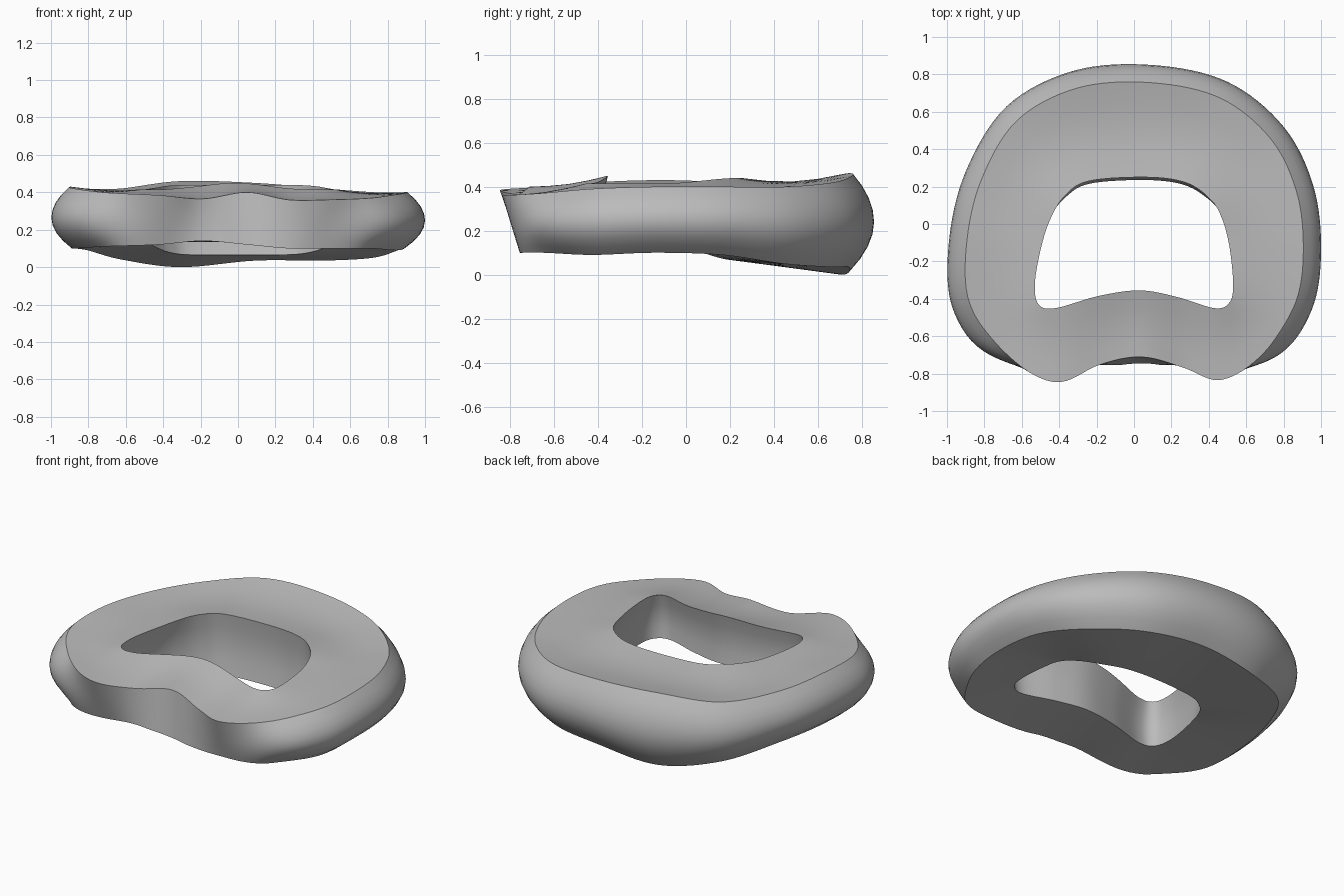
import bpy
import bmesh
import math
from mathutils import Vector

if "Cube" in bpy.data.objects:
    bpy.data.objects.remove(bpy.data.objects["Cube"], do_unlink=True)

# Stations around the ring, counter-clockwise from the front notch:
# outer x, outer y, hole x, hole y, rim height, underside height
STATIONS = [
    (.05, -.745, .03, -.355, .40, .12), (.27, -.78, .23, -.39, .36, .1),
    (.48, -.835, .43, -.45, .36, .1), (.77, -.72, .51, -.42, .37, .1),
    (.95, -.46, .53, -.32, .39, .09), (1, -.15, .51, -.12, .4, .1),
    (.96, .2, .47, .03, .4, .09), (.8, .52, .41, .13, .4, .05),
    (.5, .76, .28, .22, .42, .035), (.1, .85, .07, .25, .45, .035),
    (-.32, .82, -.24, .23, .46, .0), (-.68, .63, -.37, .15, .42, .04),
    (-.9, .28, -.45, .02, .42, .09), (-.99, -.1, -.5, -.14, .43, .1),
    (-.97, -.45, -.53, -.32, .42, .1), (-.78, -.71, -.51, -.43, .40, .11),
    (-.43, -.845, -.42, -.45, .385, .12), (-.19, -.775, -.19, -.385, .365, .14),
]
STEPS = 8


def ease(low, high, value):
    t = min(1, max(0, (value - low) / (high - low)))
    return t * t * (3 - 2 * t)


def smooth_station(i, t):
    """Closed spline through the stations."""
    a, b, c, d = (STATIONS[(i + k) % len(STATIONS)] for k in (-1, 0, 1, 2))
    return [q + t / 2 * (r - p + t * (2 * p - 5 * q + 4 * r - s + t * (3 * (q - r) + s - p)))
            for p, q, r, s in zip(a, b, c, d)]


def section(ox, oy, ix, iy, rim, base):
    """Closed cross-section: bulging wall, top face, hole wall, underside."""
    outer, inner = Vector((ox, oy)), Vector((ix, iy))
    inward = (inner - outer).normalized()
    notch = (1 - ease(0, .42, abs(ox))) * (oy < 0)
    bulge = max(ease(-.7, -.3, oy), ease(.42, .9, abs(ox)))
    back = ease(-.1, .25, iy)
    top_inset = .095 * bulge + .035 * notch
    lobe_inset = max(0, -.755 - oy)
    base_inset = lobe_inset + (.11 - lobe_inset) * bulge
    lip = .415 + .035 * notch + .025 * back
    floor = .135 - .07 * back
    points = []
    # The wall leans straight at the front and bulges round the sides and back
    for k in range(9):
        t = k / 4 - 1
        u = k / 8
        round_inset = (top_inset if t > 0 else base_inset) * t * t
        straight_inset = top_inset * u + base_inset * (1 - u)
        inset = straight_inset + (round_inset - straight_inset) * bulge
        points.append((outer + inward * inset, base + (rim - base) * u))
    top_edge, base_edge = points[-1][0], points[0][0]
    for k in range(1, 5):
        t = k / 4
        dip = (.012 + .015 * back) * math.sin(math.pi * t)
        points.append((top_edge.lerp(inner, t), rim + (lip - rim) * t - dip))
    # The hole flares slightly downward at the sides and narrows at the back
    flare = inward * (.035 * back - .02)
    for k in range(1, 5):
        t = k / 4
        hollow = .02 * math.sin(math.pi * t)
        points.append((inner - inward * hollow + flare * t, lip + (floor - lip) * t))
    floor_edge = points[-1][0]
    for k in range(1, 4):
        t = k / 4
        points.append((floor_edge.lerp(base_edge, t), floor + (base - floor) * t))
    return [Vector((p.x, p.y, z)) for p, z in points]


# Loft the sections into one closed ring
bm = bmesh.new()
rings = []
for i in range(len(STATIONS)):
    for j in range(STEPS):
        rings.append([bm.verts.new(p) for p in section(*smooth_station(i, j / STEPS))])
for i, ring in enumerate(rings):
    following = rings[(i + 1) % len(rings)]
    for k in range(len(ring)):
        n = (k + 1) % len(ring)
        bm.faces.new((ring[k], following[k], following[n], ring[n]))
bmesh.ops.recalc_face_normals(bm, faces=bm.faces)

# Rest the ring on the ground
lowest = min(v.co.z for v in bm.verts)
bmesh.ops.translate(bm, verts=bm.verts, vec=(0, 0, -lowest))
mesh = bpy.data.meshes.new("disc_ring")
bm.to_mesh(mesh)
bm.free()

# Plain grey material
grey = bpy.data.materials.new("plain grey")
grey.use_nodes = True
colour = (.5, .5, .5, 1)
grey.diffuse_color = colour
for node in grey.node_tree.nodes:
    if node.type == "BSDF_PRINCIPLED":
        node.inputs["Base Color"].default_value = colour
mesh.materials.append(grey)

disc = bpy.data.objects.new("disc_ring", mesh)
bpy.context.collection.objects.link(disc)
bpy.ops.object.select_all(action="DESELECT")
disc.select_set(True)
bpy.context.view_layer.objects.active = disc
bpy.ops.object.shade_smooth_by_angle(angle=math.radians(35))
